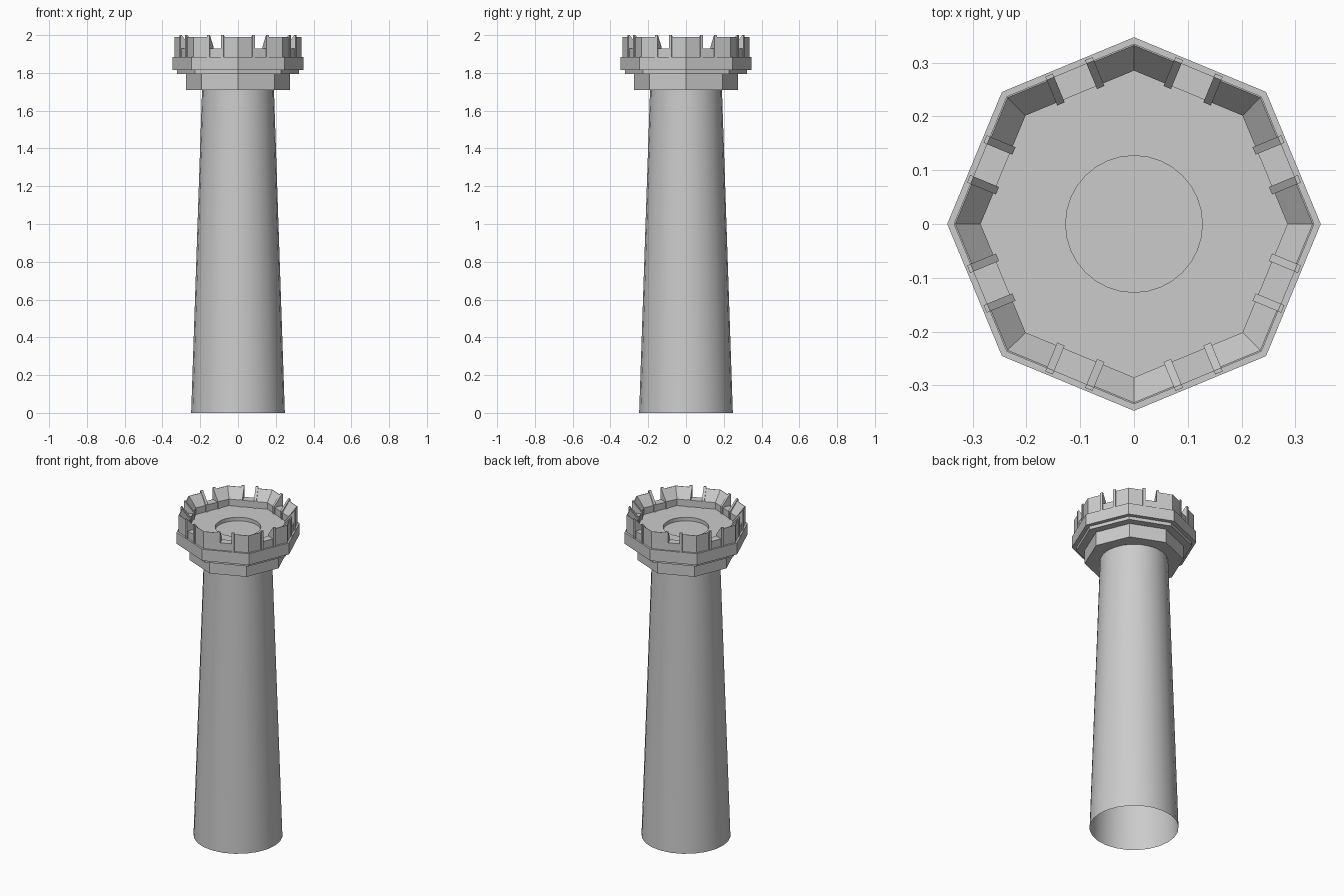
import bpy, bmesh, math
from mathutils import Matrix, Vector

cube = bpy.data.objects.get("Cube")
if cube:
    bpy.data.objects.remove(cube, do_unlink=True)

stone = bpy.data.materials.new("grey_stone")
stone.use_nodes = True
GREY = (0.6, 0.6, 0.6, 1)
stone.diffuse_color = GREY
stone.node_tree.nodes["Principled BSDF"].inputs["Base Color"].default_value = GREY

EIGHTH = math.pi / 4
APOTHEM = math.cos(EIGHTH / 2)


def finish(bm, name):
    bmesh.ops.recalc_face_normals(bm, faces=bm.faces)
    mesh = bpy.data.meshes.new(name)
    bm.to_mesh(mesh)
    bm.free()
    mesh.materials.append(stone)
    obj = bpy.data.objects.new(name, mesh)
    bpy.context.collection.objects.link(obj)
    return obj


def loft(bm, rings, closed):
    """Skin a list of equal-length point rings."""
    rows = [[bm.verts.new(p) for p in ring] for ring in rings]
    for a, b in zip(rows, rows[1:]):
        n = len(a)
        for i in range(n):
            j = (i + 1) % n
            bm.faces.new((a[i], a[j], b[j], b[i]))
    if closed:
        bm.faces.new(rows[0])
        bm.faces.new(rows[-1])


def circle(r, z, n=32):
    return [(r * math.cos(i * math.tau / n), r * math.sin(i * math.tau / n), z)
            for i in range(n)]


def octagon(r, z, n=32):
    """Octagon with corners on the axes, sampled at n angles."""
    ring = []
    for i in range(n):
        a = i * math.tau / n
        d = r * APOTHEM / math.cos(a % EIGHTH - EIGHTH / 2)
        ring.append((d * math.cos(a), d * math.sin(a), z))
    return ring


def on_edge(side, apothem, along, z):
    """Point on one octagon side: distance out, distance along, height."""
    a = EIGHTH * (side + 0.5)
    out = Vector((math.cos(a), math.sin(a), 0))
    tangent = Vector((-math.sin(a), math.cos(a), 0))
    return out * apothem + tangent * along + Vector((0, 0, z))


# Tapered hollow shaft, open underneath
bm = bmesh.new()
loft(bm, [circle(0.248, 0, 24), circle(0.19, 1.72, 24)], False)
shaft = finish(bm, "shaft")
for poly in shaft.data.polygons:
    poly.use_smooth = True

# Stepped octagonal gallery with a low wall, floor and round recess
bm = bmesh.new()
steps = [(0.275, 1.71), (0.275, 1.795), (0.322, 1.795), (0.322, 1.815),
         (0.347, 1.815), (0.347, 1.885), (0.335, 1.885), (0.335, 1.93),
         (0.285, 1.93), (0.285, 1.89)]
rings = [octagon(r, z) for r, z in steps]
rings += [circle(0.127, 1.89), circle(0.127, 1.868)]
loft(bm, rings, True)
bmesh.ops.dissolve_limit(bm, angle_limit=0.01, verts=bm.verts, edges=bm.edges)
finish(bm, "gallery")

# Corner merlons with inward sloping tops
GAP = 0.04
section = [(0.335, 1.925), (0.335, 1.99), (0.332, 1.99), (0.285, 1.93), (0.285, 1.925)]
bm = bmesh.new()
for k in range(8):
    corner = Vector((math.cos(k * EIGHTH), math.sin(k * EIGHTH), 0))
    loft(bm, [
        [on_edge(k - 1, r * APOTHEM, GAP, z) for r, z in section],
        [corner * r + Vector((0, 0, z)) for r, z in section],
        [on_edge(k, r * APOTHEM, -GAP, z) for r, z in section],
    ], True)
finish(bm, "merlons")

# Thin sloping slabs on both sides of each opening
slab = [(0.316, 1.885), (0.316, 2.0), (0.309, 2.0), (0.258, 1.935), (0.258, 1.885)]
HALF = 0.0075
bm = bmesh.new()
for k in range(8):
    for centre in (-GAP, GAP):
        loft(bm, [[on_edge(k, r, centre + s, z) for r, z in slab]
                  for s in (-HALF, HALF)], True)
finish(bm, "opening_slabs")
